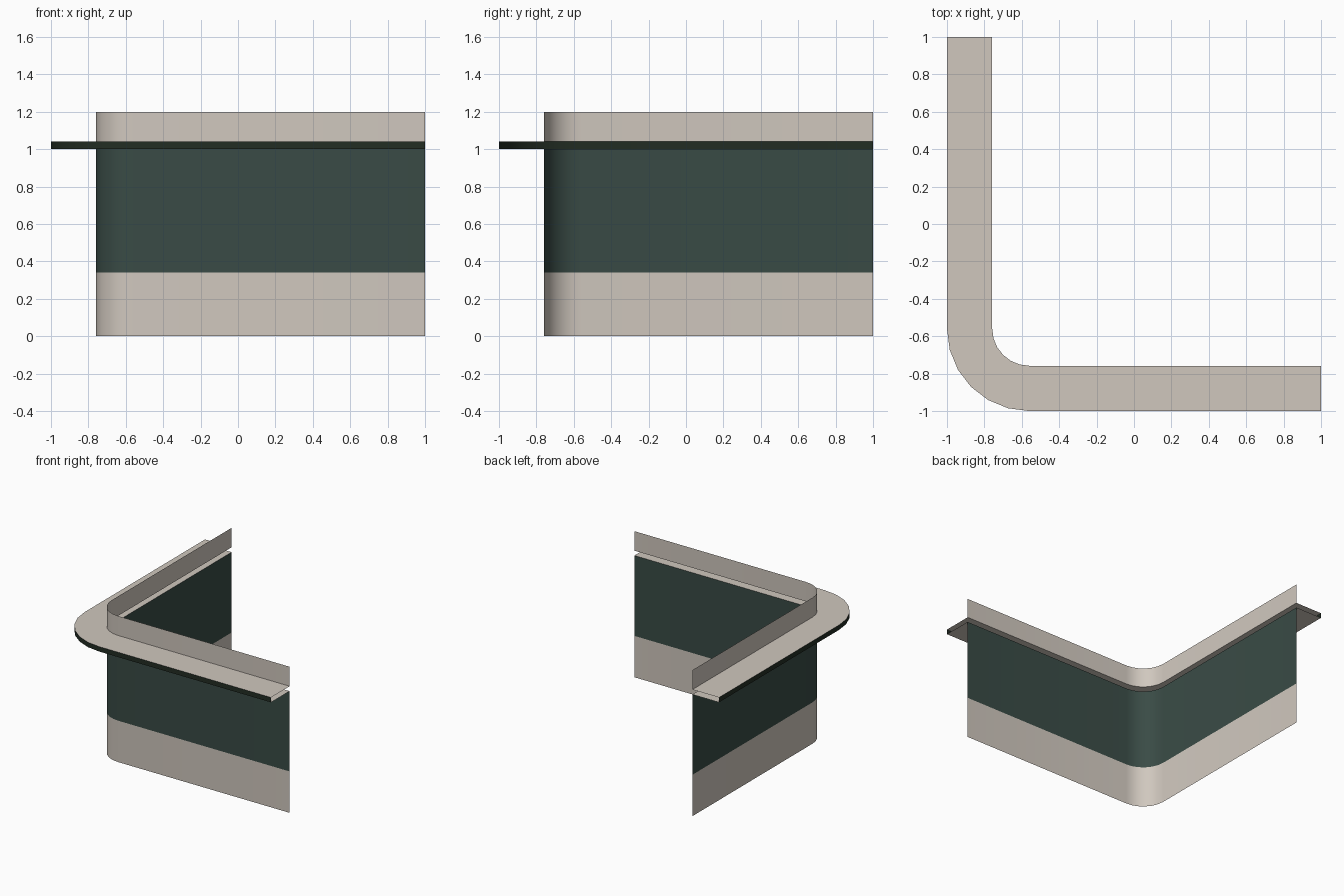
import bpy, math

if "Cube" in bpy.data.objects:
    bpy.data.objects.remove(bpy.data.objects["Cube"])

def material(name, rgb):
    m = bpy.data.materials.new(name)
    m.diffuse_color = (*rgb, 1)
    m.use_nodes = True
    m.node_tree.nodes["Principled BSDF"].inputs["Base Color"].default_value = m.diffuse_color
    return m

BEIGE = material("warm beige", (0.63, 0.575, 0.515))
GREEN = material("dark green", (0.041, 0.070, 0.060))
EDGE = material("blackish green", (0.016, 0.026, 0.017))

C = -0.56      # centre of the rounded corner, in x and y
STEPS = 6

def corner_path(radius):
    """L-shaped run with a rounded corner, seen from above."""
    pts = [(C - radius, 1.0)]
    for i in range(STEPS + 1):
        a = math.pi + i * math.pi / 2 / STEPS
        pts.append((C + radius * math.cos(a), C + radius * math.sin(a)))
    pts.append((1.0, C - radius))
    return pts

def sweep(name, profile, mats):
    """Sweep a (radius, z) profile along the corner; one material per strip."""
    rows = [[(x, y, z) for x, y in corner_path(r)] for r, z in profile]
    n = len(rows[0])
    verts = [v for row in rows for v in row]
    faces, idx = [], []
    for j in range(len(rows) - 1):
        for i in range(n - 1):
            a = j * n + i
            faces.append((a, a + 1, a + n + 1, a + n))
            idx.append(j)
    me = bpy.data.meshes.new(name)
    me.from_pydata(verts, [], faces)
    for m in mats:
        me.materials.append(m)
    for p, k in zip(me.polygons, idx):
        p.material_index = k
    ob = bpy.data.objects.new(name, me)
    bpy.context.collection.objects.link(ob)
    bpy.ops.object.select_all(action='DESELECT')
    ob.select_set(True)
    bpy.context.view_layer.objects.active = ob
    bpy.ops.object.shade_smooth_by_angle(angle=math.radians(35))
    return ob

INNER, OUTER = 0.198, 0.44

# wall below the counter: beige skirting, then green panel
sweep("lower_wall", [(INNER, 0), (INNER, 0.34), (INNER, 1.0)], [BEIGE, GREEN])
# counter shelf, open towards the inside and at both ends
sweep("counter", [(INNER, 1.0), (OUTER, 1.0), (OUTER, 1.04), (INNER, 1.04)],
      [BEIGE, EDGE, BEIGE])
# wall strip above the counter
sweep("upper_wall", [(INNER, 1.04), (INNER, 1.2)], [BEIGE])
